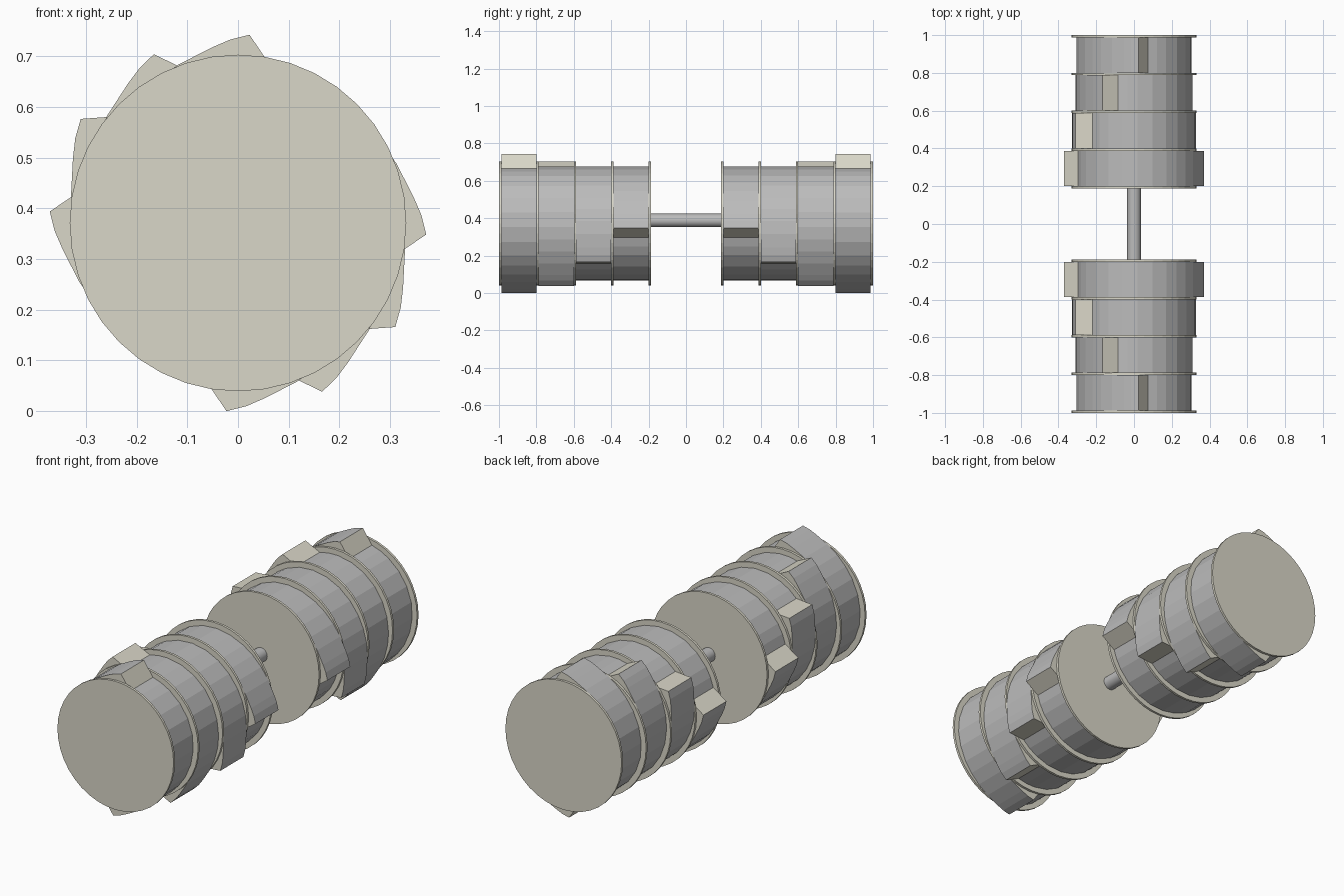
import bpy, bmesh
from math import radians, cos, sin

if "Cube" in bpy.data.objects:
    bpy.data.objects.remove(bpy.data.objects["Cube"])

ZC = 0.371  # axis height


def material(name, rgb):
    m = bpy.data.materials.new(name)
    m.diffuse_color = (*rgb, 1)
    m.use_nodes = True
    m.node_tree.nodes["Principled BSDF"].inputs["Base Color"].default_value = m.diffuse_color
    return m


plate_mat = material("pale_plate", (0.70, 0.68, 0.58))
drum_mat = material("grey_drum", (0.5, 0.5, 0.5))


def extrude_y(name, outline, y0, y1, cap_mat, side_mat, pale_sides=()):
    """Closed x/z outline extruded along y, with separate cap and side colours."""
    bm = bmesh.new()
    a = [bm.verts.new((x, y0, z)) for x, z in outline]
    b = [bm.verts.new((x, y1, z)) for x, z in outline]
    n = len(outline)
    bm.faces.new(a)
    bm.faces.new(b[::-1])
    for i in range(n):
        j = (i + 1) % n
        f = bm.faces.new((a[j], a[i], b[i], b[j]))
        f.material_index = 0 if i in pale_sides else 1
    bmesh.ops.recalc_face_normals(bm, faces=bm.faces)
    me = bpy.data.meshes.new(name)
    bm.to_mesh(me)
    bm.free()
    me.materials.append(cap_mat)
    me.materials.append(side_mat)
    ob = bpy.data.objects.new(name, me)
    bpy.context.collection.objects.link(ob)
    return ob


def circle(r, n):
    return [(r * cos(radians(360 * i / n)), ZC + r * sin(radians(360 * i / n)))
            for i in range(n)]


# Half profile of a drum: (degrees after the lip, radius); repeated twice
HALF = [(0, .372), (6, .362), (12, .350), (24, .334), (36, .323), (48, .315),
        (60, .310), (75, .306)] + [(d, .305) for d in (90, 105, 120, 135, 150, 160, 169.5)]


def lobed(lip):
    pts = []
    for turn in (0, 180):
        for d, r in HALF:
            t = radians(lip + turn + d)
            pts.append((r * cos(t), ZC + r * sin(t)))
    return pts


steps = (len(HALF) - 1, 2 * len(HALF) - 1)  # the slanted faces under each lip
edges = [.2, .4, .6, .8, 1.0]               # outer face of each plate
T = .0125                                   # plate thickness

for side, tag in ((-1, "front"), (1, "back")):
    # Thin round plates
    for k, y in enumerate(edges):
        extrude_y(f"{tag}_plate_{k + 1}", circle(.332, 40), side * (y - T), side * y,
                  plate_mat, plate_mat)
    # Stepped drums, each turned 30 degrees from the next
    for k in range(4):
        extrude_y(f"{tag}_drum_{k + 1}", lobed(176.5 - 30 * k),
                  side * edges[k], side * (edges[k + 1] - T),
                  plate_mat, drum_mat, steps)

# Central shaft
shaft = extrude_y("shaft", circle(.036, 24), -.99, .99, drum_mat, drum_mat)
shaft.location.z = .388 - ZC
for p in shaft.data.polygons:
    p.use_smooth = len(p.vertices) == 4
